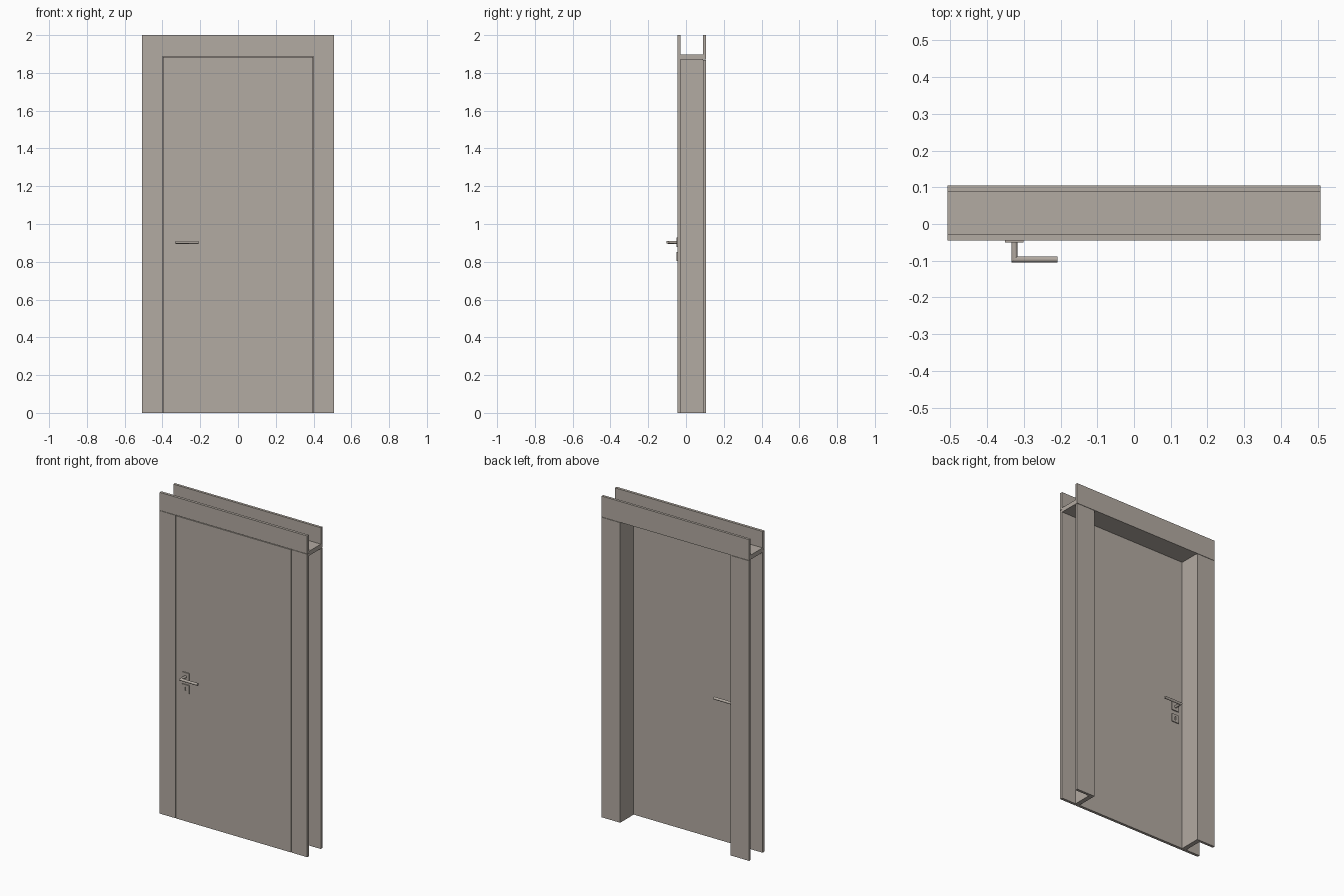
import bpy, bmesh, math
from mathutils import Vector

if "Cube" in bpy.data.objects:
    bpy.data.objects.remove(bpy.data.objects["Cube"])

W = 0.508                      # half width of the frame
F0, F1 = -0.045, -0.028        # front casing / door leaf depth
B0, B1 = 0.089, 0.105          # back casing depth
GAP = 0.002                    # visible joint between boards
HX, DC = -0.326, (F0 + F1) / 2 # handle axis, door mid-plane

MAT = bpy.data.materials.new("warm_grey")
MAT.diffuse_color = (0.45, 0.405, 0.36, 1)
MAT.use_nodes = True
MAT.node_tree.nodes["Principled BSDF"].inputs["Base Color"].default_value = MAT.diffuse_color


def finish(name, bm):
    me = bpy.data.meshes.new(name)
    bm.to_mesh(me)
    bm.free()
    me.materials.append(MAT)
    ob = bpy.data.objects.new(name, me)
    bpy.context.collection.objects.link(ob)
    return ob


def box(name, x, y, z):
    bm = bmesh.new()
    bmesh.ops.create_cube(bm, size=1)
    for v in bm.verts:
        for i, (a, b) in enumerate((x, y, z)):
            v.co[i] = a + (v.co[i] + 0.5) * (b - a)
    return finish(name, bm)


def span(s, a, b):
    return tuple(sorted((s * a, s * b)))


# Front and back casings, side jambs
for s, side in ((-1, "left"), (1, "right")):
    box(f"front_casing_{side}", span(s, 0.40, W), (F0, F1), (0, 1.888 - GAP))
    box(f"back_casing_{side}", span(s, 0.38, W), (B0, B1), (0, 1.87 - GAP))
    box(f"jamb_{side}", span(s, 0.38, 0.408), (F1, B0), (0, 1.87))
box("front_casing_top", (-W, W), (F0, F1), (1.888, 2))
box("back_casing_top", (-W, W), (B0, B1), (1.87, 2))

# Lintel across the jambs
box("lintel", (-W, W), (F1, B0), (1.87, 1.898))

# Door leaf lapping the jambs, flush with the front casing
box("door_leaf", (-0.396, 0.396), (F0, F1), (0, 1.884))


def plate(name, s, zc, slot=False):
    """Square escutcheon on one face; slot adds a keyhole opening."""
    h = 0.025
    y = span(s, 0.008, 0.0145)
    y = (y[0] + DC, y[1] + DC)
    x0, x1 = HX - h, HX + h
    if not slot:
        return box(name, (x0, x1), y, (zc - h, zc + h))
    k, t = 0.003, 0.011
    parts = [((x0, HX - k), (zc - h, zc + h)), ((HX + k, x1), (zc - h, zc + h)),
             ((HX - k, HX + k), (zc - h, zc - t)), ((HX - k, HX + k), (zc + t, zc + h))]
    for i, (x, z) in enumerate(parts):
        box(f"{name}_{i + 1}", x, y, z)


def lever(name, s):
    """Round L-shaped lever with a mitred corner, made from three rings."""
    r, n, z, reach = 0.008, 24, 0.903, 0.060
    bm = bmesh.new()
    rings = []
    for kind in range(3):  # neck start, mitre, grip end
        ring = []
        for i in range(n):
            a = 2 * math.pi * i / n
            u, w = r * math.cos(a), r * math.sin(a)
            x, d = ((u, 0.010), (u, reach - u), (0.117, reach - u))[kind]
            ring.append(bm.verts.new(Vector((HX + x, DC + s * d, z + w))))
        rings.append(ring)
    for a, b in zip(rings, rings[1:]):
        for i in range(n):
            j = (i + 1) % n
            bm.faces.new((a[i], a[j], b[j], b[i]))
    bm.faces.new(rings[0])
    bm.faces.new(rings[2])
    bmesh.ops.recalc_face_normals(bm, faces=bm.faces)
    ob = finish(name, bm)
    bpy.ops.object.select_all(action='DESELECT')
    ob.select_set(True)
    bpy.context.view_layer.objects.active = ob
    bpy.ops.object.shade_smooth_by_angle()


# Handle sets on both faces of the leaf
for s, face in ((-1, "front"), (1, "back")):
    plate(f"handle_plate_{face}", s, 0.903)
    plate(f"key_plate_{face}", s, 0.828, slot=True)
    lever(f"lever_{face}", s)
